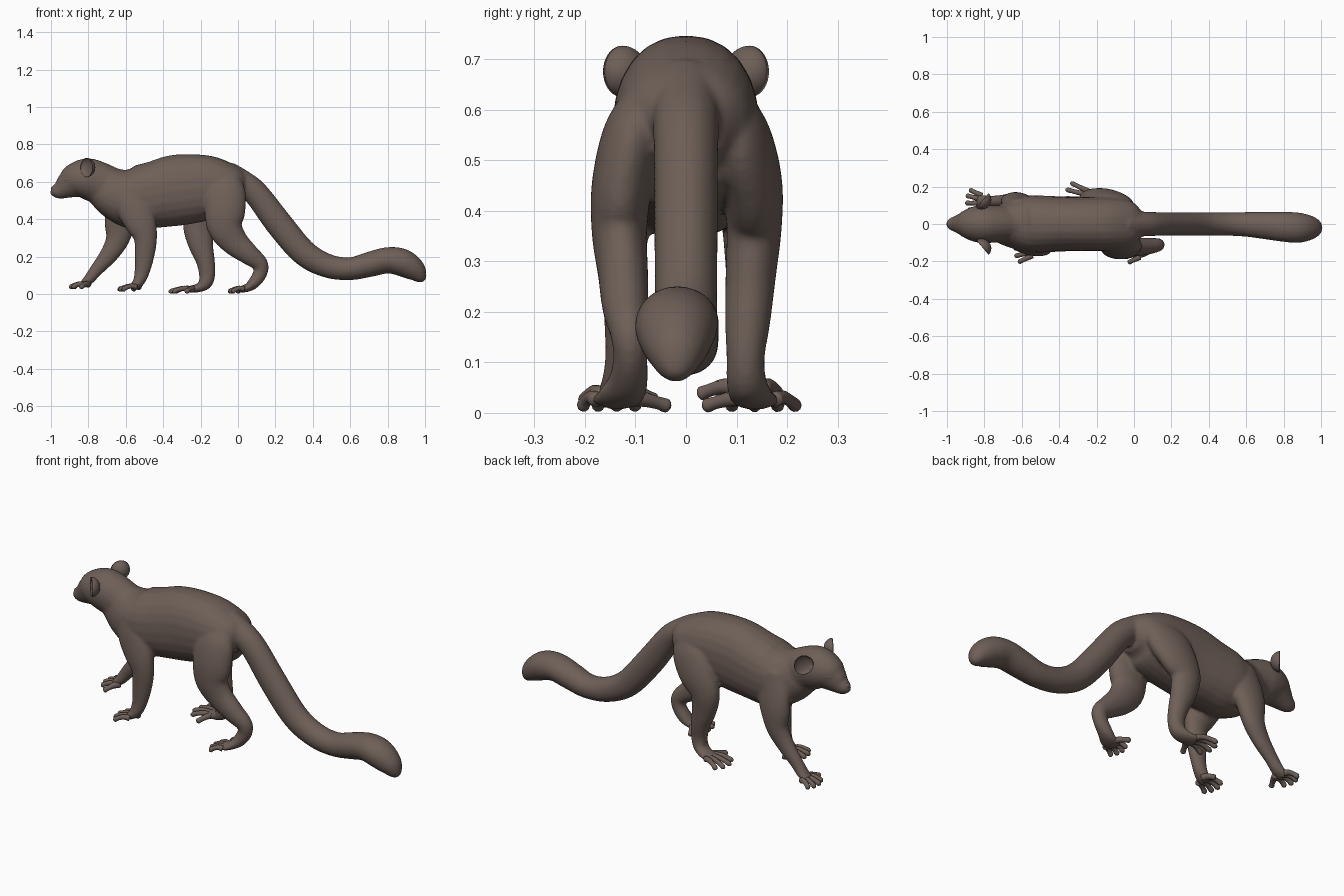
import bpy, bmesh, math
from mathutils import Vector, Matrix

fur = bpy.data.materials.new("brown fur")
fur.diffuse_color = (0.155, 0.115, 0.096, 1)


def spline(rows, sub):
    """Catmull-Rom through rows of numbers."""
    pts = [Vector(r) for r in rows]
    pts = [pts[0]] + pts + [pts[-1]]
    out = []
    for i in range(1, len(pts) - 2):
        a, b, c, d = pts[i - 1:i + 3]
        for k in range(sub):
            t = k / sub
            out.append(0.5 * (2 * b + (c - a) * t + (2 * a - 5 * b + 4 * c - d) * t * t
                              + (3 * b - 3 * c + d - a) * t ** 3))
    return out + [pts[-2]]


def tube(bm, rows, sub=5, n=24, power=1.0):
    """Closed tube through rows of (x, y, z, side radius, in-plane radius)."""
    pts = spline(rows, sub)
    rings = []
    for i, p in enumerate(pts):
        c = Vector(p[:3])
        t = (Vector(pts[min(i + 1, len(pts) - 1)][:3]) - Vector(pts[max(i - 1, 0)][:3])).normalized()
        ref = Vector((0, 1, 0)) if abs(t.y) < 0.9 else Vector((1, 0, 0))
        side = (ref - t * ref.dot(t)).normalized()
        up = t.cross(side)
        ring = []
        for k in range(n):
            a = 2 * math.pi * k / n
            u, v = math.cos(a), math.sin(a)
            u = math.copysign(abs(u) ** power, u)
            v = math.copysign(abs(v) ** power, v)
            ring.append(bm.verts.new(c + side * u * max(p[3], 0.002) + up * v * max(p[4], 0.002)))
        rings.append(ring)
    for r0, r1 in zip(rings, rings[1:]):
        for k in range(n):
            bm.faces.new((r0[k], r0[(k + 1) % n], r1[(k + 1) % n], r1[k]))
    bm.faces.new(rings[0][::-1])
    bm.faces.new(rings[-1])


def finish(bm, name):
    bmesh.ops.recalc_face_normals(bm, faces=bm.faces[:])
    for f in bm.faces:
        f.smooth = True
    me = bpy.data.meshes.new(name)
    bm.to_mesh(me)
    bm.free()
    me.materials.append(fur)
    ob = bpy.data.objects.new(name, me)
    bpy.context.collection.objects.link(ob)
    return ob


# body: torso, head, tail and limbs fused into one skin
body = bmesh.new()
torso = [(-.74, .585, .09, .105), (-.65, .535, .13, .14), (-.56, .515, .152, .168),
         (-.45, .53, .15, .178), (-.33, .554, .145, .19), (-.2, .566, .145, .18),
         (-.1, .57, .142, .158), (-.02, .57, .125, .116), (.03, .555, .075, .065)]
tube(body, [(x, 0, z, w, h) for x, z, w, h in torso], power=0.9)
head = [(-1.0, .556, .014, .018), (-.985, .553, .031, .033), (-.955, .556, .043, .049),
        (-.915, .578, .064, .071), (-.87, .603, .09, .096), (-.81, .613, .103, .112),
        (-.75, .597, .10, .112), (-.68, .56, .10, .118), (-.6, .535, .10, .125)]
tube(body, [(x, 0, z, w, h) for x, z, w, h in head])
tail = [(-.06, 0, .64, .07, .07), (.01, 0, .60, .068, .07), (.095, 0, .538, .064, .068),
        (.22, 0, .374, .063, .073), (.353, 0, .22, .062, .07), (.48, 0, .15, .062, .064),
        (.6, -.002, .135, .066, .061), (.7, -.008, .157, .073, .067), (.8, -.015, .18, .08, .07),
        (.88, -.02, .167, .081, .074), (.945, -.02, .127, .064, .061),
        (.98, -.02, .087, .038, .035), (.994, -.02, .069, .014, .014)]
tube(body, tail)
near_hind = [(-.07, -.08, .62, .045, .08), (-.07, -.105, .55, .06, .11), (-.07, -.127, .45, .06, .11),
             (-.07, -.132, .36, .055, .095), (-.02, -.125, .28, .05, .075), (.06, -.12, .21, .046, .056),
             (.118, -.113, .16, .038, .043), (.118, -.11, .11, .034, .038), (.085, -.115, .06, .04, .032),
             (.05, -.13, .033, .047, .022), (.01, -.145, .024, .045, .018)]
far_hind = [(-.09, .08, .62, .045, .08), (-.11, .105, .55, .06, .115), (-.16, .13, .46, .06, .11),
            (-.21, .135, .37, .055, .085), (-.20, .128, .27, .05, .068), (-.175, .122, .18, .045, .051),
            (-.165, .118, .11, .038, .044), (-.175, .12, .06, .04, .038), (-.21, .13, .033, .044, .024),
            (-.265, .143, .024, .045, .018)]
near_fore = [(-.58, -.09, .58, .045, .07), (-.56, -.11, .48, .05, .095), (-.52, -.122, .38, .05, .085),
             (-.495, -.125, .30, .045, .063), (-.5, -.125, .2, .038, .052), (-.515, -.128, .11, .032, .039),
             (-.535, -.132, .06, .036, .03), (-.565, -.137, .035, .04, .02)]
far_fore = [(-.6, .09, .58, .045, .07), (-.61, .105, .48, .05, .095), (-.63, .12, .38, .05, .085),
            (-.645, .123, .29, .045, .063), (-.69, .12, .21, .038, .049), (-.76, .12, .125, .031, .035),
            (-.80, .12, .075, .034, .028), (-.835, .12, .048, .038, .018)]
for limb in (near_hind, far_hind, near_fore, far_fore):
    tube(body, limb)
# brow ridges, joined to the skin
for s in (1, -1):
    tube(body, [(-.945, s * .03, .603, .008, .008), (-.92, s * .042, .632, .013, .013),
                (-.88, s * .066, .648, .013, .013), (-.85, s * .08, .64, .008, .008)], 4, 12)
ob = finish(body, "body")
m = ob.modifiers.new("fuse", 'REMESH')
m.mode = 'VOXEL'
m.voxel_size = 0.008
m.use_smooth_shade = True
m = ob.modifiers.new("soften", 'SMOOTH')
m.factor = 0.5
m.iterations = 6


# hands and feet: four fanned digits and an opposed thumb
def digits(name, limb, length, thumb):
    x, y, z = limb[-1][:3]
    s = 1 if y > 0 else -1
    bm = bmesh.new()
    for deg, ln, off in ((26, .92, .032), (14, 1.08, .012), (1, 1.1, -.009), (-14, .95, -.029)):
        a = math.radians(deg)
        d = Vector((-math.cos(a), s * math.sin(a), 0)) * length * ln
        p = Vector((x + .02, y + s * off, z))
        path = [(0, .002, .016), (.35, .007, .0135), (.7, -.001, .012), (.9, -.01, .013), (1, -.012, .005)]
        tube(bm, [(*(p + d * t + Vector((0, 0, dz))), r, r) for t, dz, r in path], 3, 10)
    d = Vector((-.45, -s * .9, 0)).normalized() * thumb
    p = Vector((x + .035, y - s * .015, z))
    path = [(0, .004, .018), (.4, .004, .0155), (.75, -.004, .013), (.93, -.01, .014), (1, -.012, .005)]
    tube(bm, [(*(p + d * t + Vector((0, 0, dz))), r, r) for t, dz, r in path], 3, 10)
    finish(bm, name)


digits("near_hind_toes", near_hind, .075, .11)
digits("far_hind_toes", far_hind, .115, .105)
digits("near_fore_fingers", near_fore, .09, .07)
digits("far_fore_fingers", far_fore, .08, .09)


def ball(name, loc, size, turn=0, dish=False):
    bm = bmesh.new()
    bmesh.ops.create_uvsphere(bm, u_segments=28, v_segments=18, radius=1)
    if dish:  # fold the front half inwards to make a cup
        for v in bm.verts:
            if v.co.x < 0:
                v.co.x *= -0.5
    bm.transform(Matrix.Translation(loc) @ Matrix.Rotation(turn, 4, 'Z') @ Matrix.Diagonal((*size, 1)))
    finish(bm, name)


# ears, eyes and nose
for s, side in ((1, "far"), (-1, "near")):
    ball(side + "_ear", (-.81, s * .126, .676), (.045, .05, .051), -s * math.radians(40), True)
    ball(side + "_eye", (-.913, s * .054, .612), (.016, .014, .014))
ball("nose", (-.985, 0, .562), (.015, .017, .015))
